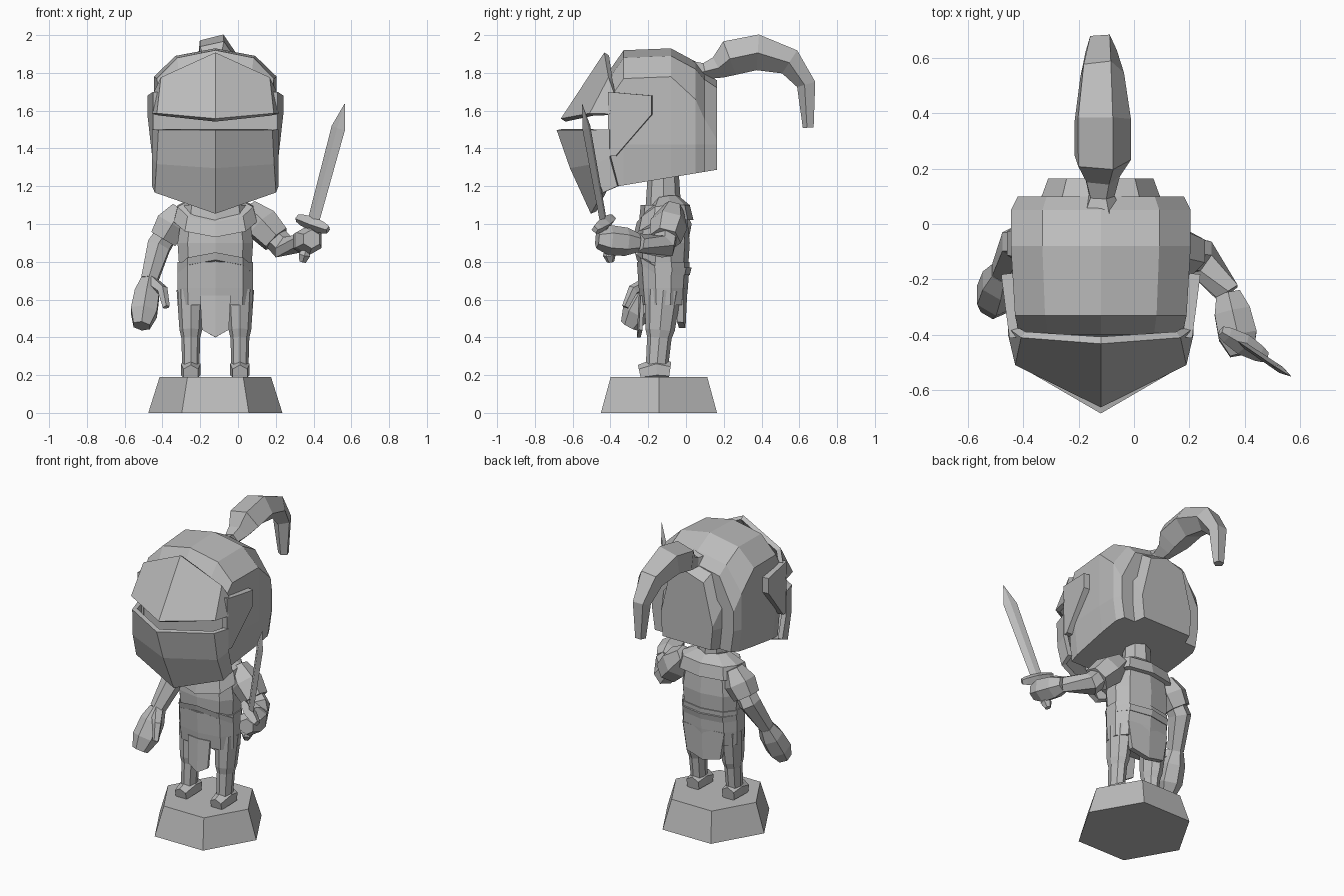
import bpy, bmesh, math
from mathutils import Vector, Matrix

if "Cube" in bpy.data.objects:
    bpy.data.objects.remove(bpy.data.objects["Cube"])

CENTRE = Vector((-0.12, -0.12, 0))  # vertical axis of the body

stone = bpy.data.materials.new("grey_stone")
stone.use_nodes = True
grey = (0.5, 0.5, 0.5, 1)
stone.diffuse_color = grey
stone.node_tree.nodes["Principled BSDF"].inputs["Base Color"].default_value = grey


def finish(name, bm, mirrored=False, centred=False, thickness=0):
    """Turn a bmesh into a flat shaded object, optionally mirrored about the body."""
    if mirrored:
        bmesh.ops.mirror(bm, geom=bm.verts[:] + bm.edges[:] + bm.faces[:],
                         matrix=Matrix.Identity(4), merge_dist=0.001, axis='X')
    bmesh.ops.recalc_face_normals(bm, faces=bm.faces[:])
    mesh = bpy.data.meshes.new(name)
    bm.to_mesh(mesh)
    bm.free()
    mesh.materials.append(stone)
    obj = bpy.data.objects.new(name, mesh)
    bpy.context.collection.objects.link(obj)
    if mirrored or centred:
        obj.location.x = CENTRE.x
    if thickness:
        solidify = obj.modifiers.new("thickness", 'SOLIDIFY')
        solidify.thickness = thickness
        solidify.offset = 0


def skin(rows, closed):
    """Make faces between neighbouring rows of points."""
    bm = bmesh.new()
    rows = [[bm.verts.new(point) for point in row] for row in rows]
    count = len(rows[0])
    for lower, upper in zip(rows, rows[1:]):
        for i in range(count if closed else count - 1):
            j = (i + 1) % count
            bm.faces.new((lower[i], lower[j], upper[j], upper[i]))
    return bm, rows


def loft(name, rings, closed=True, **options):
    bm, rows = skin(rings, closed)
    bm.faces.new(rows[0])
    bm.faces.new(rows[-1])
    finish(name, bm, **options)


def plate(name, rows, thickness):
    bm, rows = skin(rows, closed=False)
    finish(name, bm, mirrored=True, thickness=thickness)


def circle(sides):
    angles = [math.tau * k / sides for k in range(sides)]
    return [(math.cos(a), math.sin(a)) for a in angles]


def limb(name, path, radii, sides=6, slim=1, up=(1, 0, 0)):
    """Faceted tube along a path; slim scales its depth across the up direction."""
    path = [Vector(point) for point in path]
    rings = []
    for i, (point, radius) in enumerate(zip(path, radii)):
        along = (path[min(i + 1, len(path) - 1)] - path[max(i - 1, 0)]).normalized()
        depth = along.cross(Vector(up)).normalized()
        width = along.cross(depth)
        rings.append([point + radius * (depth * slim * c + width * s) for c, s in circle(sides)])
    loft(name, rings)


def body(name, levels, peak=0):
    """Stack of boxy ovals given as height, half width, half depth; peak lifts the front."""
    rings = []
    for z, width, depth in levels:
        rings.append([(width * max(-1, min(1, s * 1.25)), CENTRE.y - depth * c,
                       z + peak * max(0, c) ** 2) for c, s in circle(10)])
    loft(name, rings, centred=True)


def helmet(name, sections):
    """Half shell sections given as depth, top height, half width."""
    rings = []
    for y, top, width in sections:
        rim = 1.26 + y / 6
        outline = ((0, top), (width * 0.65, top - 0.04), (width, top - 0.15 - max(0, y)),
                   (width, 1.42), (width * 0.93, rim), (0, rim))
        rings.append([(x, y, z) for x, z in outline])
    loft(name, rings, closed=False, mirrored=True)


# Hexagonal stand
loft("stand", [[(CENTRE.x + r * c, r * s - 0.143, z) for c, s in circle(6)]
               for r, z in ((0.355, 0), (0.295, 0.19))])

# Legs and feet
for side, name in ((-1, "right"), (1, "left")):
    top = CENTRE + Vector((side * 0.13, 0, 0.65))
    ankle = CENTRE + Vector((side * 0.13, -0.035, 0.23))
    limb(name + "_leg", [top, top.lerp(ankle, 0.5), top.lerp(ankle, 0.6), ankle],
         [0.075, 0.06, 0.05, 0.045], sides=8, slim=1.3)
    heel, toe = Vector((0, 0.07, -0.01)), Vector((0, -0.09, -0.02))
    limb(name + "_foot", [ankle + heel, ankle, ankle + toe], [0.05, 0.06, 0.045])

# Torso, chest armour, belt and collar
body("tunic", [(0.57, 0.195, 0.12), (0.66, 0.2, 0.13), (0.8, 0.2, 0.14)])
body("belt", [(0.73, 0.2, 0.14), (0.77, 0.2, 0.15)], peak=0.08)
body("chest", [(0.75, 0.19, 0.13), (0.9, 0.2, 0.14), (1.1, 0.17, 0.12)])
body("collar", [(1.02, 0.22, 0.16), (1.1, 0.2, 0.14), (1.15, 0.1, 0.08)], peak=-0.09)
limb("neck", [CENTRE + Vector((0, 0, z)) for z in (1, 1.3)], [0.1, 0.08], sides=8)

# Hanging cloth flaps
plate("front_flap", [[(0, -0.24, 0.62), (0.08, -0.23, 0.62)], [(0, -0.25, 0.4), (0.07, -0.24, 0.44)]],
      thickness=0.02)
plate("back_flap", [[(0, -0.01, 0.66), (0.15, -0.03, 0.66)], [(0, -0.02, 0.45), (0.12, -0.03, 0.48)]],
      thickness=0.035)

# Arms, from shoulder through elbow and wrist to the end of the hand
arms = {
    "right": [(-0.3, -0.07, 1.08), (-0.42, -0.07, 0.88), (-0.47, -0.17, 0.7), (-0.51, -0.3, 0.46)],
    "left": [(0.05, -0.07, 1.08), (0.24, -0.12, 0.88), (0.34, -0.25, 0.9), (0.39, -0.47, 0.92)],
}
for name, joints in arms.items():
    shoulder, elbow, wrist, hand = [Vector(joint) for joint in joints]
    limb(name + "_pauldron", [shoulder, shoulder.lerp(elbow, 0.4), shoulder.lerp(elbow, 0.8)],
         [0.06, 0.1, 0.085])
    limb(name + "_arm", [shoulder, elbow, wrist], [0.06, 0.07, 0.05])
    limb(name + "_gauntlet", [wrist, wrist.lerp(hand, 0.3), wrist.lerp(hand, 0.7), hand],
         [0.05, 0.075, 0.08, 0.05])
limb("right_thumb", [arms["right"][2], (-0.4, -0.28, 0.65), (-0.38, -0.32, 0.56)],
     [0.04, 0.03, 0.02], sides=5)

# Sword: blade, guard, grip and pommel
hilt, tip = Vector((0.395, -0.435, 1)), Vector((0.565, -0.55, 1.635))
axis = (tip - hilt).normalized()
across = Vector((0.5, 0.86, 0)).cross(axis)
limb("sword_blade", [hilt, hilt.lerp(tip, 0.8), tip], [0.035, 0.042, 0.002],
     sides=4, slim=0.3, up=across)
limb("sword_guard", [hilt + across * step for step in (-0.1, -0.07, 0, 0.07, 0.1)],
     [0.02, 0.03, 0.04, 0.03, 0.02], sides=4, up=axis)
limb("sword_grip", [hilt, hilt - axis * 0.18], [0.02, 0.02])
limb("sword_pommel", [hilt - axis * drop for drop in (0.14, 0.17, 0.21)], [0.02, 0.035, 0.02])

# Helmet shell and raised back panel
helmet("helmet_shell", [(-0.4, 1.82, 0.295), (-0.33, 1.92, 0.31), (-0.08, 1.93, 0.325),
                        (0.05, 1.86, 0.325), (0.1, 1.8, 0.3)])
helmet("helmet_back", [(0, 1.87, 0.25), (0.165, 1.76, 0.19)])

# Visor: brow above the eye slit, pointed face guard and raised cheeks
plate("visor_brow", [[(0, -0.42, 1.9), (0.28, -0.4, 1.77), (0.31, -0.38, 1.7)],
                     [(0, -0.65, 1.55), (0.3, -0.5, 1.58), (0.32, -0.4, 1.58)]], thickness=0.03)
plate("visor_face", [[(0, -0.67, 1.5), (0.29, -0.5, 1.5), (0.32, -0.4, 1.5)],
                     [(0, -0.6, 1.3), (0.3, -0.48, 1.32), (0.32, -0.4, 1.35)],
                     [(0, -0.49, 1.06), (0.31, -0.43, 1.17), (0.32, -0.36, 1.2)]], thickness=0.03)
plate("visor_cheek", [[(0.31, -0.41, 1.7), (0.325, -0.3, 1.69), (0.34, -0.18, 1.68)],
                      [(0.31, -0.41, 1.36), (0.315, -0.37, 1.36), (0.34, -0.18, 1.58)]], thickness=0.04)

# Plume curling over the back, tilted a little to one side
curl = [(0, 1.79), (0.1, 1.81), (0.17, 1.83), (0.23, 1.88), (0.38, 1.91), (0.55, 1.86), (0.64, 1.74),
        (0.65, 1.51)]
limb("plume", [(CENTRE.x, y, z) for y, z in curl],
     [0.1, 0.05, 0.07, 0.11, 0.11, 0.085, 0.06, 0.035], sides=5, slim=0.9, up=(1, 0, 0.25))
